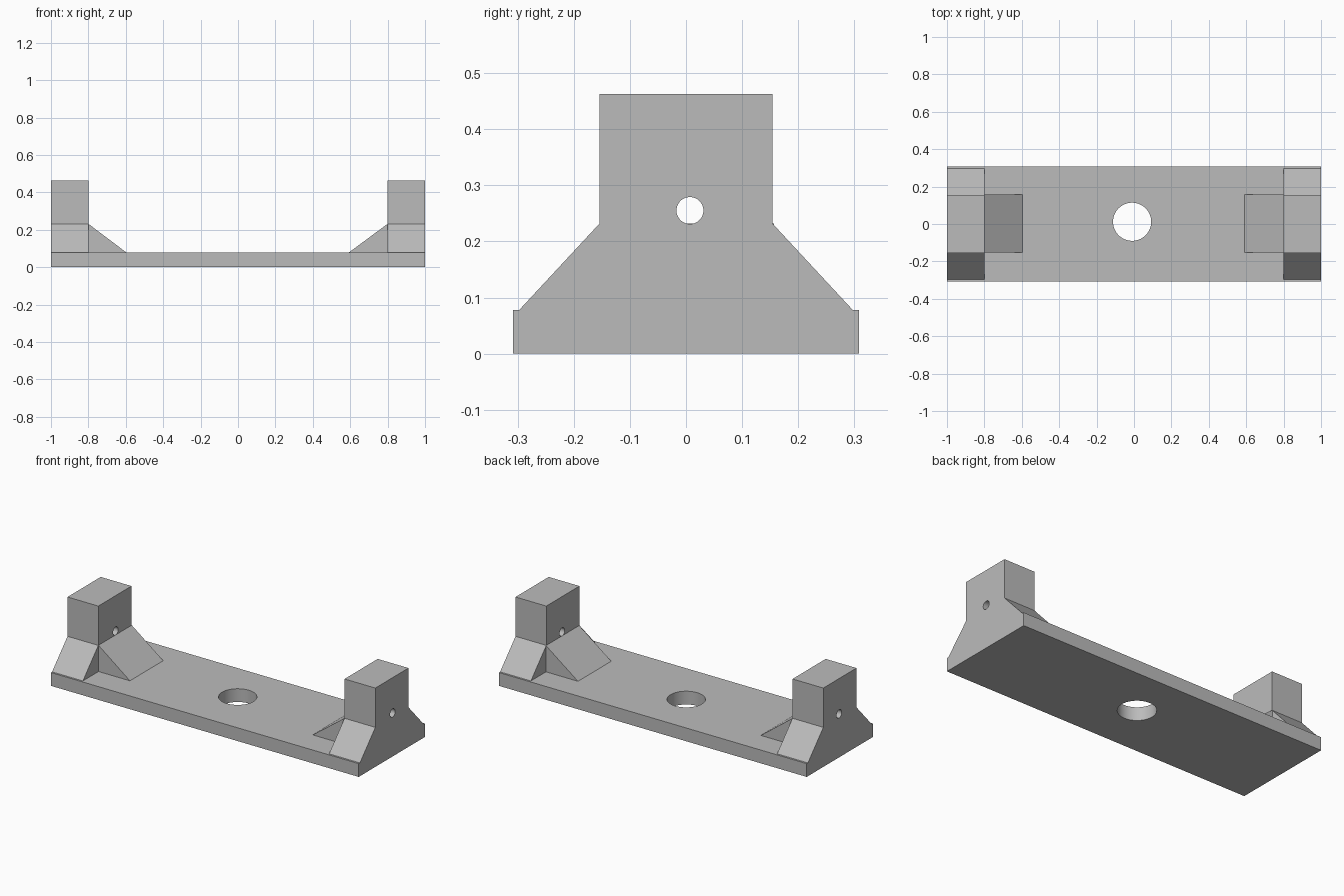
import bpy
import bmesh
from math import radians
from mathutils import Matrix, Vector

cube = bpy.data.objects.get("Cube")
if cube:
    bpy.data.objects.remove(cube, do_unlink=True)

PLATE_TOP = 0.078
SHOULDER = 0.232
POST_TOP = 0.463
INNER = 0.8

grey = bpy.data.materials.new("plain_grey")
grey.use_nodes = True
grey.diffuse_color = (0.5, 0.5, 0.5, 1)
grey.node_tree.nodes["Principled BSDF"].inputs["Base Color"].default_value = (0.5, 0.5, 0.5, 1)


def add_object(name, bm):
    bmesh.ops.recalc_face_normals(bm, faces=bm.faces)
    mesh = bpy.data.meshes.new(name)
    bm.to_mesh(mesh)
    bm.free()
    mesh.materials.append(grey)
    obj = bpy.data.objects.new(name, mesh)
    bpy.context.collection.objects.link(obj)
    return obj


def prism(name, outline, direction):
    """Extrude a closed outline of 3D points along a direction."""
    bm = bmesh.new()
    face = bm.faces.new([bm.verts.new(p) for p in outline])
    result = bmesh.ops.extrude_face_region(bm, geom=[face], use_keep_orig=True)
    verts = [g for g in result["geom"] if isinstance(g, bmesh.types.BMVert)]
    bmesh.ops.translate(bm, verts=verts, vec=Vector(direction))
    return add_object(name, bm)


def drill(obj, centre, radius, axis):
    """Cut a round through-hole and keep its rim sharp."""
    turn = Matrix.Rotation(radians(90), 4, "Y") if axis == "X" else Matrix()
    bm = bmesh.new()
    bmesh.ops.create_cone(bm, cap_ends=True, segments=64, radius1=radius,
                          radius2=radius, depth=0.6,
                          matrix=Matrix.Translation(centre) @ turn)
    cutter = add_object("hole_cutter", bm)
    cutter.hide_render = True
    cut = obj.modifiers.new("hole", "BOOLEAN")
    cut.operation = "DIFFERENCE"
    cut.solver = "EXACT"
    cut.object = cutter
    bpy.ops.object.select_all(action="DESELECT")
    bpy.context.view_layer.objects.active = obj
    obj.select_set(True)
    bpy.ops.object.modifier_apply(modifier=cut.name)
    bpy.data.objects.remove(cutter, do_unlink=True)
    bpy.ops.object.shade_smooth_by_angle(angle=radians(30))


# Base plate with its central hole
half = 0.308
plate = prism("base_plate",
              [(-1, -half, 0), (1, -half, 0), (1, half, 0), (-1, half, 0)],
              (0, 0, PLATE_TOP))
drill(plate, (-0.01, 0.012, 0), 0.102, "Z")

# End posts with flared feet, a pin hole and an inner rib
half_profile = [(0.297, PLATE_TOP), (0.154, SHOULDER), (0.154, POST_TOP)]
profile = half_profile + [(-y, z) for y, z in reversed(half_profile)]
for side, sign, rib_toe in (("left", 1, 0.592), ("right", -1, 0.596)):
    post = prism(side + "_post", [(sign * INNER, y, z) for y, z in profile],
                 (sign * (1 - INNER), 0, 0))
    drill(post, (sign * 0.9, 0.007, 0.255), 0.024, "X")
    rib = [(rib_toe, PLATE_TOP), (INNER, PLATE_TOP), (INNER, SHOULDER)]
    prism(side + "_rib", [(sign * x, -0.152, z) for x, z in rib], (0, 0.309, 0))
